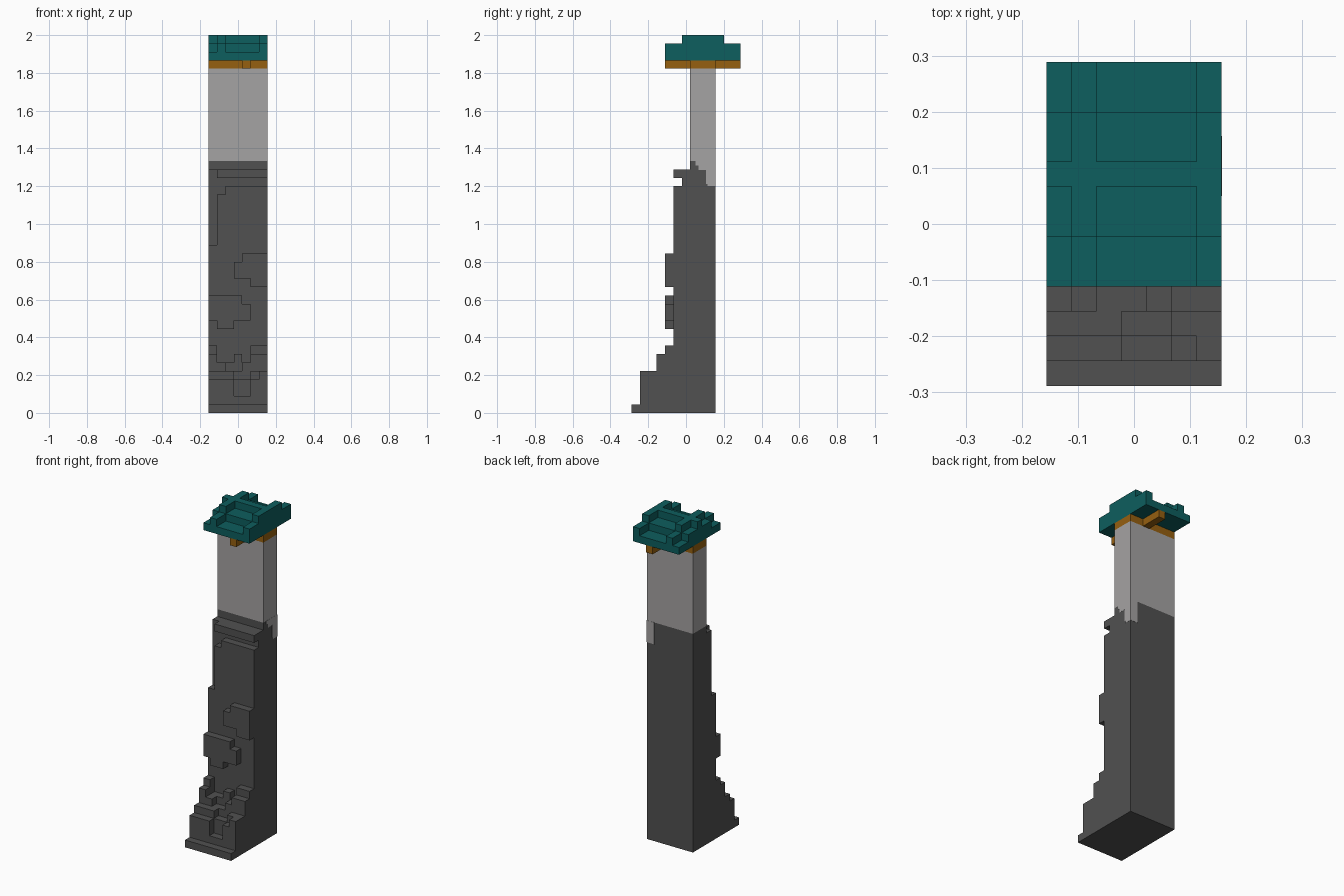
import bpy, bmesh, math
from mathutils import Vector

cube = bpy.data.objects.get("Cube")
if cube:
    bpy.data.objects.remove(cube, do_unlink=True)

U = 2 / 45                      # block size: the model is 7 x 13 x 45 blocks
ORIGIN = Vector((-3.5 * U, -6.5 * U, 0))


def material(name, rgb):
    m = bpy.data.materials.new(name)
    m.use_nodes = True
    m.diffuse_color = (*rgb, 1)
    m.node_tree.nodes["Principled BSDF"].inputs["Base Color"].default_value = (*rgb, 1)
    return m


DARK = material("dark rock", (0.082, 0.082, 0.082))
GREY = material("light grey stone", (0.376, 0.366, 0.366))
TEAL = material("teal", (0.004, 0.112, 0.112))
GOLD = material("golden brown", (0.305, 0.117, 0.005))


def finish(name, bm, mat):
    me = bpy.data.meshes.new(name)
    bm.to_mesh(me)
    bm.free()
    me.materials.append(mat)
    ob = bpy.data.objects.new(name, me)
    bpy.context.collection.objects.link(ob)
    return ob


def block(i, j, k):
    """Cells of a solid block; each argument is a (start, end) pair."""
    return {(x, y, z) for x in range(*i) for y in range(*j) for z in range(*k)}


def shell(name, cells, mat):
    """Outer skin of a set of cells, with flat areas merged."""
    bm = bmesh.new()
    for c in cells:
        for axis in range(3):
            for side in (0, 1):
                n = list(c)
                n[axis] += 2 * side - 1
                if tuple(n) in cells:
                    continue
                a, b = (axis + 1) % 3, (axis + 2) % 3
                quad = []
                for da, db in ((0, 0), (1, 0), (1, 1), (0, 1)):
                    p = Vector(c)
                    p[axis] += side
                    p[a] += da
                    p[b] += db
                    quad.append(bm.verts.new(ORIGIN + p * U))
                bm.faces.new(quad if side else quad[::-1])
    bmesh.ops.remove_doubles(bm, verts=bm.verts[:], dist=1e-4)
    bmesh.ops.dissolve_limit(bm, angle_limit=math.radians(1),
                             verts=bm.verts[:], edges=bm.edges[:])
    return finish(name, bm, mat)


def box(name, lo, hi, mat):
    bm = bmesh.new()
    bmesh.ops.create_cube(bm, size=1)
    for v in bm.verts:
        v.co = Vector([l + (h - l) * (c + 0.5) for c, l, h in zip(v.co, lo, hi)])
    return finish(name, bm, mat)


# Rock base: solid core, then rows of columns stepping down to the front
rock = block((0, 7), (7, 10), (0, 30)) | block((0, 7), (6, 7), (0, 29))
row_tops = {
    5: (20, 26, 27, 27, 27, 27, 27),
    4: (8, 6, 6, 7, 6, 8, 8),
    3: (7, 6, 5, 5, 6, 7, 7),
    2: (5, 5, 5, 4, 4, 5, 5),
    1: (4, 4, 4, 2, 2, 4, 5),
    0: (1, 1, 1, 1, 1, 1, 1),
}
for j, tops in row_tops.items():
    for i, top in enumerate(tops):
        rock |= block((i, i + 1), (j, j + 1), (0, top))

# Overhanging ledge near the top of the rock
rock |= block((1, 7), (5, 6), (28, 29))

# Bulges on the front face
for i, k in (((0, 4), (11, 14)), ((1, 3), (10, 14)), ((4, 5), (11, 13)),
             ((3, 4), (16, 18)), ((4, 7), (16, 19)), ((5, 7), (15, 19))):
    rock |= block(i, (4, 5), k)
shell("rock_base", rock, DARK)

# Light shaft above the rock
shell("shaft", block((0, 7), (7, 10), (30, 41)), GREY)

# Light stone running down the back corner in small steps
x_out, y_out = 3.5 * U + 0.001, 3.5 * U + 0.001
for n, (y0, y1, z0) in enumerate(((0.05, 0.065, 1.311), (0.065, 0.107, 1.287),
                                  (0.107, 0.115, 1.211), (0.115, y_out, 1.2))):
    box(f"corner_step_{n + 1}", (0.105, y0, z0), (x_out, y1, 30 * U), GREY)

# Golden cap on the shaft with a beam through it
shell("cap_and_beam", block((0, 7), (7, 10), (41, 42)) | block((4, 5), (4, 13), (41, 42)), GOLD)

# Stepped roof with a ridge bar and two raised ribs
roof = set()
for i in range(7):
    for j in range(4, 13):
        top = 43 + (6 <= j < 11) + (i in (1, 6))
        if j == 8:
            top = 45
        roof |= block((i, i + 1), (j, j + 1), (42, top))
shell("roof", roof, TEAL)
